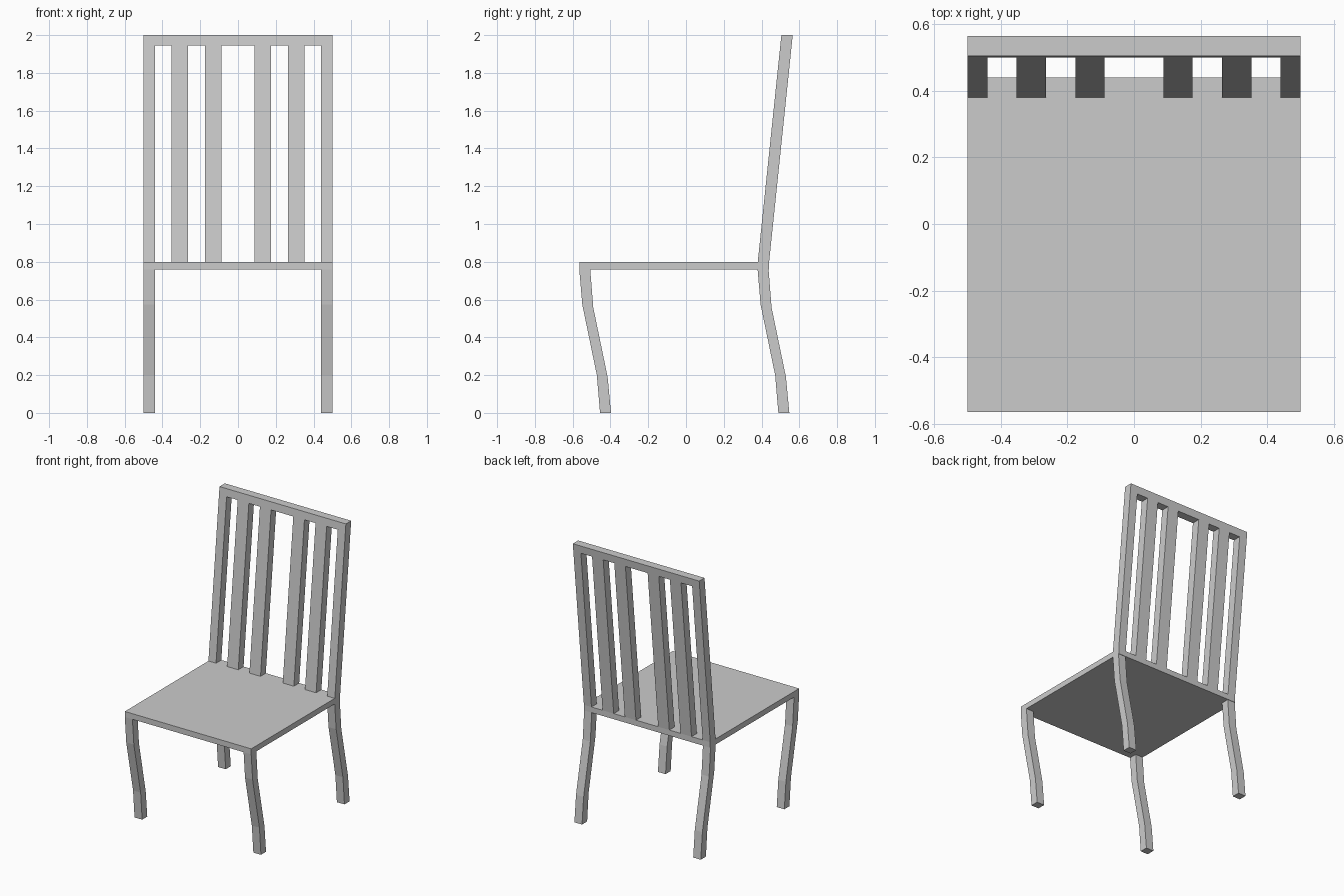
import bpy, bmesh

if "Cube" in bpy.data.objects:
    bpy.data.objects.remove(bpy.data.objects["Cube"])


def extrude_profile(name, profile, x0, x1):
    """Loft a strip of (z, y_front, y_back) stations between x0 and x1."""
    bm = bmesh.new()
    rings = [[bm.verts.new(p) for p in ((x0, yf, zf), (x1, yf, zf), (x1, yb, zb), (x0, yb, zb))]
             for yf, zf, yb, zb in profile]
    for a, b in zip(rings, rings[1:]):
        for i in range(4):
            j = (i + 1) % 4
            bm.faces.new((a[i], a[j], b[j], b[i]))
    bm.faces.new(rings[0])
    bm.faces.new(rings[-1])
    bmesh.ops.recalc_face_normals(bm, faces=bm.faces)
    mesh = bpy.data.meshes.new(name)
    bm.to_mesh(mesh)
    bm.free()
    obj = bpy.data.objects.new(name, mesh)
    bpy.context.collection.objects.link(obj)
    return obj


def mirrored(obj):
    obj.modifiers.new("mirror", 'MIRROR').use_axis[0] = True
    return obj


def back_section(z0, z1):
    """Two stations of the leaning backrest between heights z0 and z1."""
    lean = lambda z: 0.38 + 0.125 * (z - 0.8) / 1.2
    return [(lean(z), z, lean(z) + 0.06, z) for z in (z0, z1)]


# Seat panel
extrude_profile("seat", [(-0.565, 0.76, 0.44, 0.76), (-0.565, 0.80, 0.44, 0.80)], -0.5, 0.5)

# Bent legs: y front, z front, y back, z back
leg = [(-0.455, 0.0, -0.397, 0.0),
       (-0.472, 0.20, -0.415, 0.19),
       (-0.549, 0.573, -0.491, 0.558),
       (-0.565, 0.76, -0.507, 0.76)]
for name, dy in (("front_leg", 0.0), ("back_leg", 0.944)):
    mirrored(extrude_profile(name, [(a + dy, b, c + dy, d) for a, b, c, d in leg], 0.44, 0.5))

# Leaning backrest: posts, slats and top rail
mirrored(extrude_profile("back_post", back_section(0.80, 1.945), 0.44, 0.5))
for name, x in (("inner_slat", 0.088), ("outer_slat", 0.264)):
    mirrored(extrude_profile(name, back_section(0.80, 1.945), x, x + 0.088))
extrude_profile("top_rail", back_section(1.945, 2.0), -0.5, 0.5)
